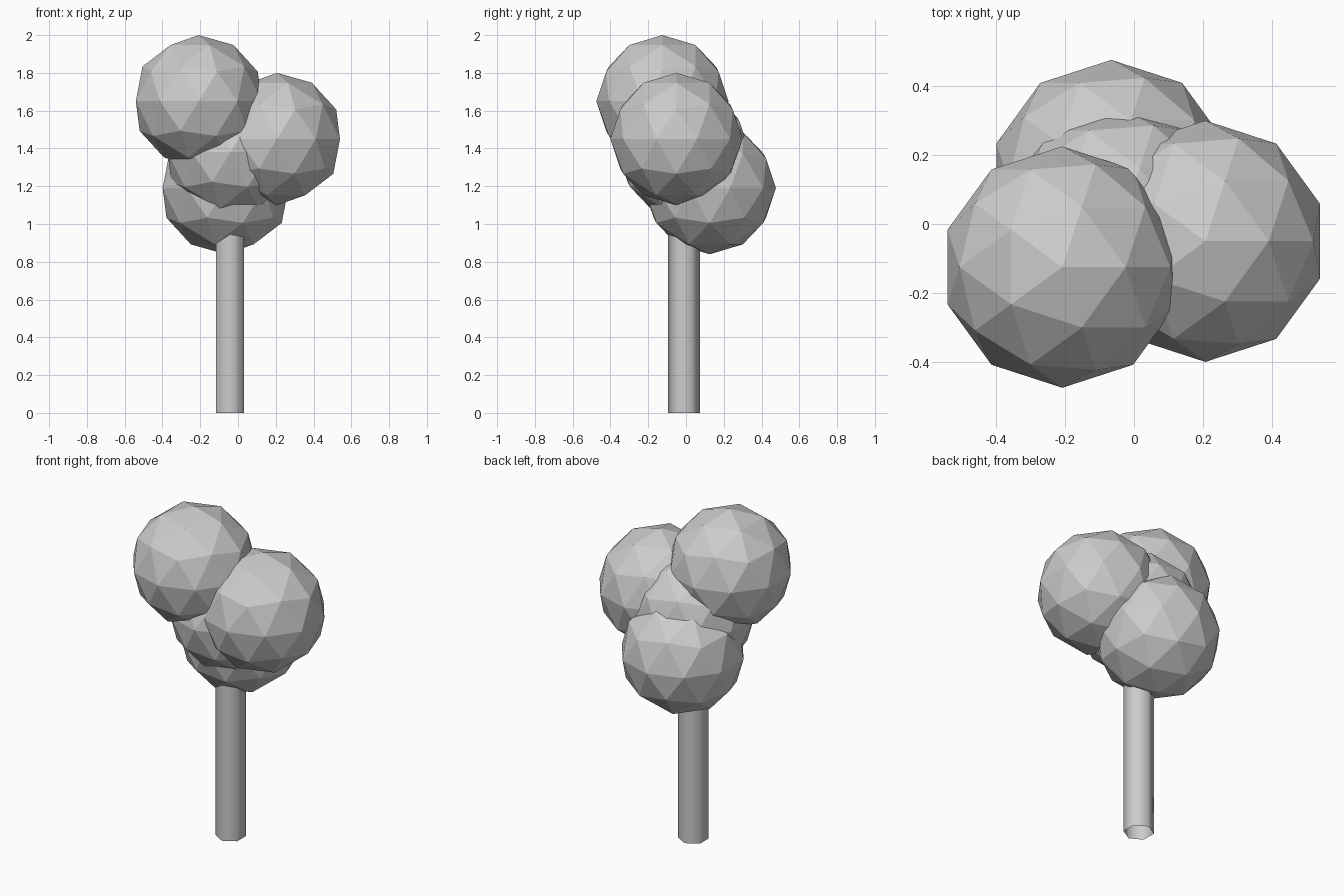
import bpy

if "Cube" in bpy.data.objects:
    bpy.data.objects.remove(bpy.data.objects["Cube"])

# Trunk: open-ended hexagonal tube, smooth shaded
TRUNK_TOP = 1.05
bpy.ops.mesh.primitive_cylinder_add(vertices=6, radius=0.085, depth=TRUNK_TOP,
                                    end_fill_type='NOTHING',
                                    location=(-0.042, -0.01, TRUNK_TOP / 2))
trunk = bpy.context.object
trunk.name = "trunk"
bpy.ops.object.shade_smooth()

# Foliage: equal low-poly balls clustered around a central one
foliage = {
    "foliage_centre": (-0.04, -0.012, 1.38),
    "foliage_top": (-0.208, -0.125, 1.65),
    "foliage_right": (0.207, -0.05, 1.45),
    "foliage_back": (-0.066, 0.126, 1.19),
}
for name, centre in foliage.items():
    bpy.ops.mesh.primitive_ico_sphere_add(subdivisions=2, radius=0.35, location=centre)
    bpy.context.object.name = name
    bpy.ops.object.shade_flat()
